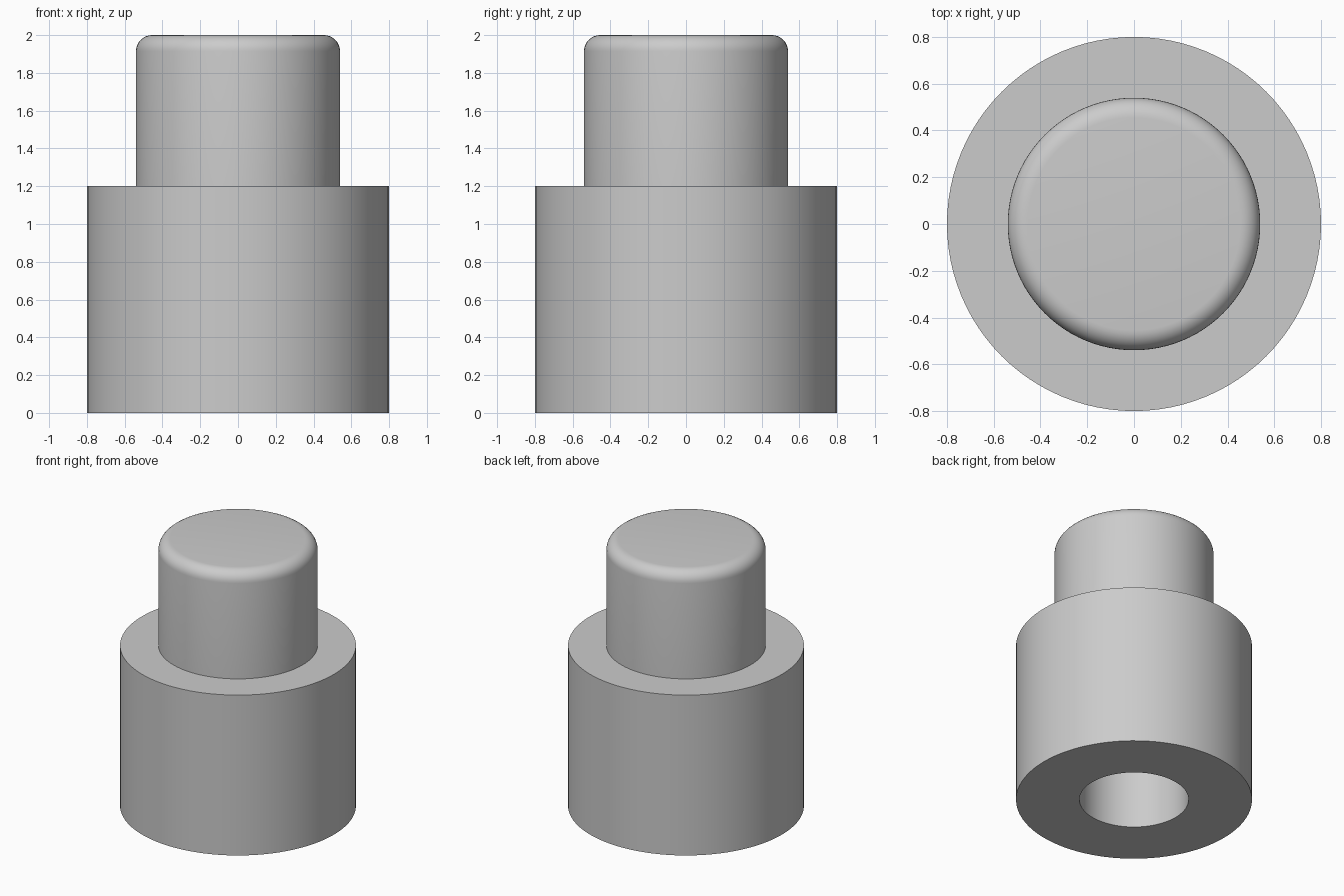
import bpy, bmesh
from math import sin, cos, pi

cube = bpy.data.objects.get("Cube")
if cube:
    bpy.data.objects.remove(cube, do_unlink=True)

SIDES = 96
BODY_R, BODY_TOP = 0.80, 1.20
PIN_R, PIN_TOP, FILLET = 0.54, 2.00, 0.085
BORE_R, BORE_TOP = 0.37, 1.20

grey = bpy.data.materials.new("plain grey")
grey.use_nodes = True
colour = (0.6, 0.6, 0.6, 1)
grey.diffuse_color = colour
grey.node_tree.nodes["Principled BSDF"].inputs["Base Color"].default_value = colour


def lathe(name, profile):
    """Revolve (radius, height) points around z."""
    bm = bmesh.new()
    verts = [bm.verts.new((r, 0, z)) for r, z in profile]
    edges = [bm.edges.new(pair) for pair in zip(verts, verts[1:])]
    bmesh.ops.spin(bm, geom=verts + edges, cent=(0, 0, 0), axis=(0, 0, 1),
                   angle=2 * pi, steps=SIDES, use_duplicate=False)
    bmesh.ops.remove_doubles(bm, verts=bm.verts, dist=0.0001)
    bmesh.ops.recalc_face_normals(bm, faces=bm.faces)
    mesh = bpy.data.meshes.new(name)
    bm.to_mesh(mesh)
    bm.free()
    mesh.materials.append(grey)
    obj = bpy.data.objects.new(name, mesh)
    bpy.context.collection.objects.link(obj)
    bpy.ops.object.select_all(action='DESELECT')
    obj.select_set(True)
    bpy.context.view_layer.objects.active = obj
    bpy.ops.object.shade_smooth_by_angle(angle=pi / 6)
    return obj


# Rounded rim of the pin, from its side up to its flat top
rim = [(PIN_R - FILLET + FILLET * cos(a), PIN_TOP - FILLET + FILLET * sin(a))
       for a in (i * pi / 16 for i in range(9))]

# Blind bore, base ring, wide body, shoulder, then the narrower pin
lathe("stepped_plug",
      [(0, BORE_TOP), (BORE_R, BORE_TOP), (BORE_R, 0), (BODY_R, 0),
       (BODY_R, BODY_TOP), (PIN_R, BODY_TOP)] + rim + [(0, PIN_TOP)])
